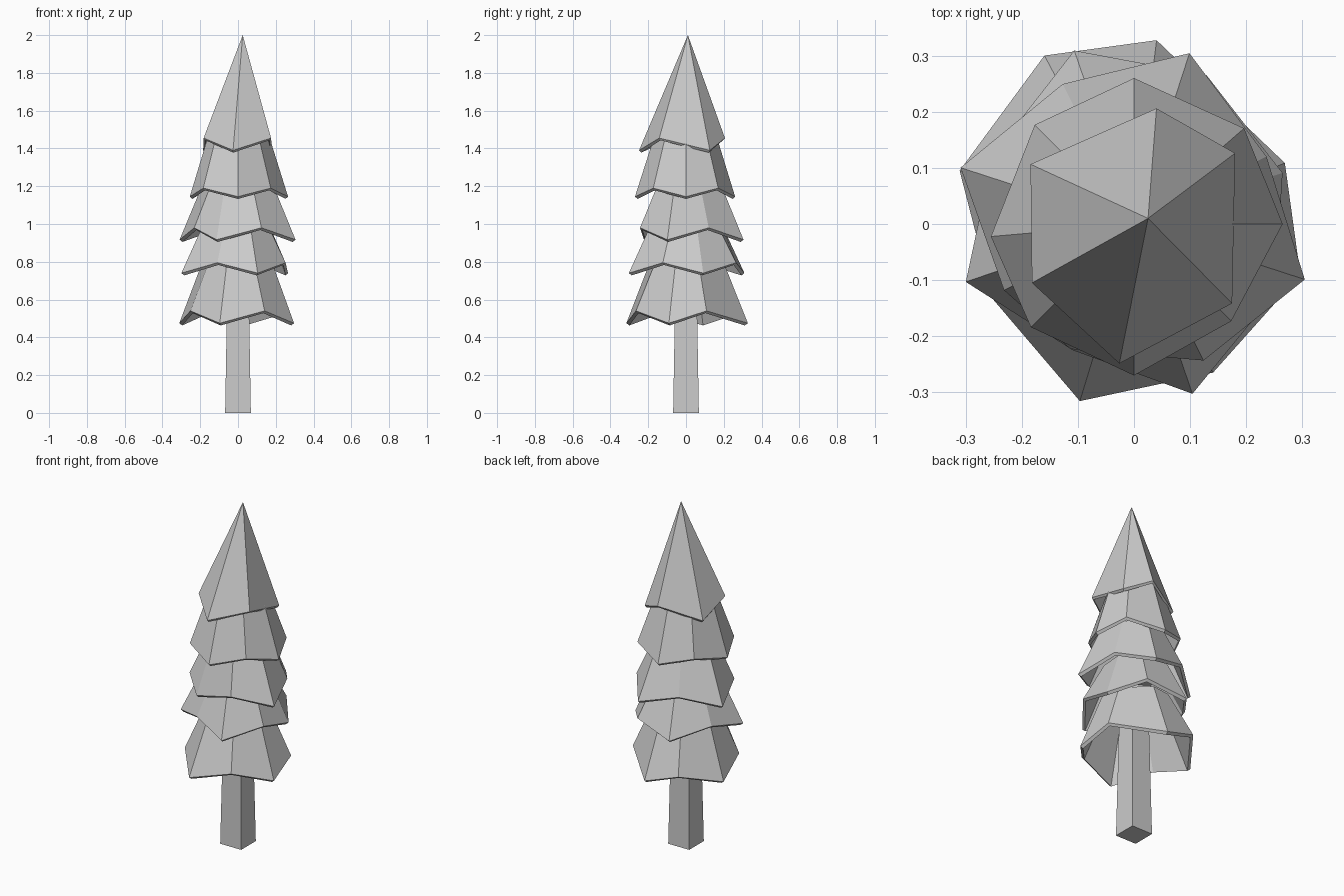
import bpy
import bmesh
from math import sin, cos, radians
from mathutils import Vector

default_cube = bpy.data.objects.get("Cube")
if default_cube:
    bpy.data.objects.remove(default_cube, do_unlink=True)

# One plain grey for the whole tree
grey = bpy.data.materials.new("plain_grey")
grey.use_nodes = True
colour = (0.6, 0.6, 0.6, 1)
grey.diffuse_color = colour
grey.node_tree.nodes["Principled BSDF"].inputs["Base Color"].default_value = colour


def add_object(name, bm):
    """Turn a bmesh into a flat shaded grey object."""
    bmesh.ops.recalc_face_normals(bm, faces=bm.faces)
    mesh = bpy.data.meshes.new(name)
    bm.to_mesh(mesh)
    bm.free()
    mesh.materials.append(grey)
    obj = bpy.data.objects.new(name, mesh)
    bpy.context.collection.objects.link(obj)
    return obj


def bridge(bm, lower, upper):
    """Join two rings of equal length with quads."""
    count = len(lower)
    for i in range(count):
        j = (i + 1) % count
        bm.faces.new((lower[i], lower[j], upper[j], upper[i]))


def close(bm, ring, tip=None):
    """Close a ring with a flat cap, or with a fan to a tip."""
    if tip is None:
        bm.faces.new(ring)
        return
    point = bm.verts.new(tip)
    for i, vert in enumerate(ring):
        bm.faces.new((vert, ring[(i + 1) % len(ring)], point))


def foliage_tier(name, start, radii, low, high, top, nudges=None, tip=None):
    """Hollow skirt whose hem alternates between low and high corners."""
    nudges = nudges or {}
    bm = bmesh.new()
    hem = []
    for i, radius in enumerate(radii):
        angle = radians(start + i * 360 / len(radii) + nudges.get(i, 0))
        height = high if i % 2 else low
        hem.append(Vector((radius * cos(angle), radius * sin(angle), height)))

    def ring(scale, drop=0.0, level=None):
        return [bm.verts.new((p.x * scale, p.y * scale,
                              p.z - drop if level is None else level))
                for p in hem]

    outer = ring(1.0)
    inner = ring(0.95, drop=0.012)
    bridge(bm, inner, outer)
    if tip:
        close(bm, outer, tip)
        close(bm, inner, Vector(tip) - Vector((0, 0, 0.08)))
    else:
        outer_top = ring(0.58, level=top)
        inner_top = ring(0.54, level=top - 0.02)
        bridge(bm, outer, outer_top)
        bridge(bm, inner, inner_top)
        close(bm, outer_top)
        close(bm, inner_top)
    return add_object(name, bm)


# Square trunk, slightly tapered
trunk = bmesh.new()
bmesh.ops.create_cube(trunk, size=1)
for vert in trunk.verts:
    half = 0.068 if vert.co.z < 0 else 0.055
    vert.co = (half if vert.co.x > 0 else -half,
               half if vert.co.y > 0 else -half,
               0 if vert.co.z < 0 else 0.76)
add_object("trunk", trunk)

# Skirts of foliage, from the ground up
foliage_tier("foliage_bottom", -17,
             [0.31, 0.29, 0.33, 0.34, 0.325, 0.285, 0.33, 0.3],
             0.475, 0.54, 0.82, nudges={1: -6, 2: 10})
foliage_tier("foliage_lower", 19,
             [0.28, 0.295, 0.327, 0.28, 0.317, 0.25, 0.32, 0.28],
             0.74, 0.795, 1.02)
foliage_tier("foliage_middle", -18,
             [0.32, 0.265, 0.32, 0.28, 0.325, 0.26, 0.25, 0.273],
             0.917, 0.98, 1.23, nudges={6: -9})
foliage_tier("foliage_upper", 0,
             [0.265, 0.26, 0.26, 0.25, 0.256, 0.26, 0.27, 0.245],
             1.145, 1.19, 1.5, nudges={1: -4, 4: 5})
foliage_tier("foliage_crown", 30,
             [0.22, 0.21, 0.213, 0.21, 0.25, 0.225],
             1.39, 1.455, None,
             nudges={0: 5, 1: -11, 4: -6, 5: -9}, tip=(0.025, 0.01, 2))
